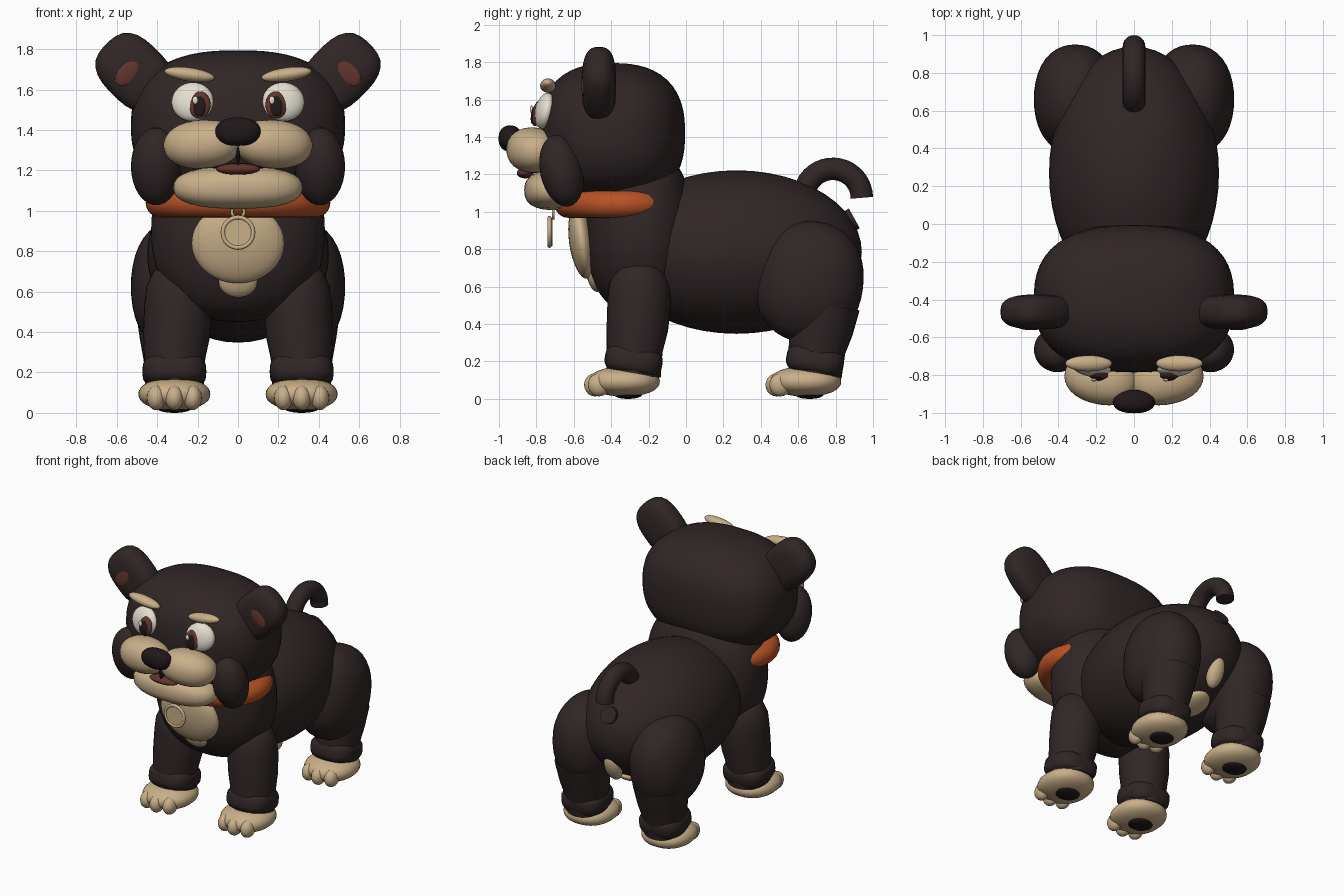
import bpy, bmesh, math
from mathutils import Matrix, Vector, Euler

if "Cube" in bpy.data.objects:
    bpy.data.objects.remove(bpy.data.objects["Cube"])


def material(name, rgb):
    m = bpy.data.materials.new(name)
    m.diffuse_color = (*rgb, 1)
    m.use_nodes = True
    m.node_tree.nodes["Principled BSDF"].inputs["Base Color"].default_value = m.diffuse_color
    return m


FUR = material("dark fur", (0.030, 0.019, 0.019))
CREAM = material("cream fur", (0.58, 0.43, 0.25))
ORANGE = material("orange collar", (0.48, 0.085, 0.018))
BROWN = material("reddish brown", (0.12, 0.035, 0.025))
WHITE = material("eye white", (0.78, 0.74, 0.64))
BLACK = material("near black", (0.014, 0.009, 0.010))


def finish(name, bm, mat):
    bmesh.ops.recalc_face_normals(bm, faces=bm.faces)
    me = bpy.data.meshes.new(name)
    bm.to_mesh(me)
    bm.free()
    me.materials.append(mat)
    ob = bpy.data.objects.new(name, me)
    bpy.context.collection.objects.link(ob)
    bpy.context.view_layer.objects.active = ob
    ob.select_set(True)
    bpy.ops.object.shade_smooth_by_angle(angle=math.radians(40))
    ob.select_set(False)
    return ob


def ball(name, loc, radii, mat, rot=(0, 0, 0), power=2, seg=32):
    """Ellipsoid; a power above 2 makes it boxier."""
    bm = bmesh.new()
    bmesh.ops.create_uvsphere(bm, u_segments=seg, v_segments=seg // 2, radius=1)
    for v in bm.verts:
        n = sum(abs(c) ** power for c in v.co) ** (1 / power)
        v.co = v.co / n
    turn = Euler([math.radians(a) for a in rot]).to_matrix().to_4x4()
    bm.transform(Matrix.Translation(loc) @ turn @ Matrix.Diagonal((*radii, 1)))
    return finish(name, bm, mat)


def pair(name, loc, radii, mat, rot=(0, 0, 0), power=2, seg=32):
    """Left and right copies mirrored across x."""
    for s, side in ((1, "left"), (-1, "right")):
        ball(f"{side}_{name}", (s * loc[0], loc[1], loc[2]), radii, mat,
             (rot[0], s * rot[1], s * rot[2]), power, seg)


def tube(name, path, radii, mat, seg=24, closed=False):
    """Round tube swept along points lying in a plane of constant x or z."""
    bm = bmesh.new()
    pts = [Vector(p) for p in path]
    n, rings = len(pts), []
    for i, p in enumerate(pts):
        a = pts[i - 1] if closed or i else p
        b = pts[(i + 1) % n] if closed or i < n - 1 else p
        d = (b - a).normalized()
        side = Vector((1, 0, 0)) if abs(d.x) < 0.5 and not closed else Vector((0, 0, 1))
        u = (side - d * side.dot(d)).normalized()
        w = d.cross(u)
        r = radii[i] if isinstance(radii, list) else radii
        ang = [math.tau * k / seg for k in range(seg)]
        rings.append([bm.verts.new(p + r * (u * math.cos(t) + w * math.sin(t))) for t in ang])
    for i in range(n if closed else n - 1):
        r0, r1 = rings[i], rings[(i + 1) % n]
        for k in range(seg):
            j = (k + 1) % seg
            bm.faces.new((r0[k], r0[j], r1[j], r1[k]))
    if not closed:
        bm.faces.new(rings[0])
        bm.faces.new(rings[-1])
    return finish(name, bm, mat)


def disc(name, loc, radius, depth, mat):
    """Short cylinder facing the front."""
    bm = bmesh.new()
    bmesh.ops.create_cone(bm, cap_ends=True, segments=32, radius1=radius,
                          radius2=radius, depth=depth)
    bm.transform(Matrix.Translation(loc) @ Matrix.Rotation(math.pi / 2, 4, 'X'))
    return finish(name, bm, mat)


def ring(name, loc, major, minor, mat):
    """Upright ring facing the front."""
    bm = bmesh.new()
    grid = []
    for i in range(32):
        a = math.tau * i / 32
        row = []
        for k in range(10):
            b = math.tau * k / 10
            r = major + minor * math.cos(b)
            row.append(bm.verts.new((loc[0] + r * math.cos(a), loc[1] + minor * math.sin(b),
                                     loc[2] + r * math.sin(a))))
        grid.append(row)
    for i in range(32):
        for k in range(10):
            j, m = (i + 1) % 32, (k + 1) % 10
            bm.faces.new((grid[i][k], grid[j][k], grid[j][m], grid[i][m]))
    return finish(name, bm, mat)


# Body, chest and pale patches
ball("body", (0, 0.27, 0.785), (0.45, 0.67, 0.437), FUR, seg=48)
ball("chest", (0, -0.25, 0.90), (0.43, 0.29, 0.45), FUR, power=2.3, seg=48)
ball("bib", (0, -0.555, 0.84), (0.23, 0.07, 0.20), CREAM, rot=(8, 0, 0))
ball("bib_tuft", (0, -0.49, 0.66), (0.10, 0.04, 0.09), CREAM, rot=(12, 0, 0))
ball("rump_patch", (0, 0.84, 0.56), (0.06, 0.05, 0.11), CREAM, rot=(-25, 0, 0))
ball("belly_patch", (0, 0.61, 0.42), (0.10, 0.13, 0.04), CREAM, rot=(15, 0, 0))

# Head, cheeks and ears
ball("head", (0, -0.395, 1.42), (0.53, 0.39, 0.375), FUR, power=2.5, seg=56)
pair("cheek", (0.405, -0.665, 1.22), (0.125, 0.115, 0.195), FUR, rot=(12, 0, 0))
pair("ear", (0.51, -0.465, 1.685), (0.155, 0.092, 0.20), FUR, rot=(0, 45, 0), power=2.8)
pair("inner_ear", (0.545, -0.548, 1.685), (0.048, 0.014, 0.078), BROWN, rot=(0, -42, 0))

# Muzzle, jaw, mouth and nose
pair("muzzle", (0.175, -0.82, 1.33), (0.195, 0.135, 0.12), CREAM, rot=(0, 4, 12), power=2.2)
ball("jaw", (0, -0.71, 1.115), (0.32, 0.155, 0.105), CREAM, power=2.5)
ball("mouth", (0, -0.86, 1.207), (0.11, 0.045, 0.028), BROWN)
ball("mouth_line", (0, -0.82, 1.222), (0.17, 0.04, 0.016), BLACK)
ball("nose", (0, -0.94, 1.392), (0.112, 0.062, 0.07), BLACK, power=2.3)
ball("nose_crease", (0, -0.87, 1.275), (0.009, 0.04, 0.06), BLACK)

# Eyes and brows
pair("eye", (0.225, -0.755, 1.54), (0.105, 0.05, 0.098), WHITE, rot=(-12, 0, 8))
pair("iris", (0.19, -0.798, 1.525), (0.054, 0.024, 0.068), BROWN, rot=(-10, 0, 5))
pair("pupil", (0.19, -0.812, 1.52), (0.034, 0.016, 0.052), BLACK, rot=(-10, 0, 5))
for s in (1, -1):
    ball("eye_glint", (0.19 * s - 0.022, -0.826, 1.548), (0.014, 0.008, 0.02), WHITE, seg=16)
pair("brow", (0.24, -0.738, 1.675), (0.125, 0.042, 0.034), CREAM, rot=(0, -8, 0))

# Collar with tag
collar = [(0.385 * math.cos(math.tau * i / 48), -0.34 + 0.29 * math.sin(math.tau * i / 48), 1.04)
          for i in range(48)]
tube("collar", collar, 0.072, ORANGE, closed=True)
disc("tag", (0, -0.725, 0.893), 0.075, 0.02, CREAM)
ring("tag_rim", (0, -0.73, 0.893), 0.075, 0.011, CREAM)
ring("tag_loop", (0, -0.71, 0.995), 0.03, 0.008, CREAM)

# Front and back legs
for s, side in ((1, "left"), (-1, "right")):
    x = 0.315 * s
    tube(f"{side}_front_leg",
         [(0.295 * s, -0.25, 0.755), (0.295 * s, -0.25, 0.745), (0.295 * s, -0.25, 0.70),
          (0.295 * s, -0.25, 0.62), (0.295 * s, -0.25, 0.52), (0.305 * s, -0.26, 0.38),
          (x, -0.275, 0.26), (x, -0.28, 0.12)],
         [0.03, 0.06, 0.125, 0.16, 0.17, 0.165, 0.15, 0.145], FUR, seg=32)
    tube(f"{side}_back_shin",
         [(x, 0.74, 0.50), (x, 0.72, 0.36), (x, 0.70, 0.26), (x, 0.69, 0.12)],
         [0.19, 0.17, 0.152, 0.142], FUR, seg=32)
pair("thigh", (0.31, 0.66, 0.625), (0.22, 0.288, 0.325), FUR, rot=(-8, 0, 0), power=2.2, seg=40)

# Ankles, paws, toes and pads
for part, y in (("front", -0.33), ("back", 0.64)):
    pair(f"{part}_ankle", (0.315, y + 0.05, 0.205), (0.158, 0.155, 0.085), FUR,
         rot=(-10, 0, 0), power=3)
    pair(f"{part}_paw", (0.315, y, 0.093), (0.178, 0.19, 0.08), CREAM, power=2.2)
    for k, dx in enumerate((-0.09, 0, 0.09)):
        pair(f"{part}_toe_{k + 1}", (0.315 + dx, y - 0.135 - (0.02 if k == 1 else 0), 0.075),
             (0.046, 0.06, 0.062), CREAM, seg=20)
    pair(f"{part}_pad", (0.315, y + 0.02, 0.022), (0.085, 0.075, 0.022), BLACK, seg=24)

# Curled tail and the small ring at its root
arc = [math.radians(195 - 195 * i / 20) for i in range(21)]
tube("tail", [(0, 0.785 + 0.155 * math.cos(a), 1.075 + 0.155 * math.sin(a)) for a in arc],
     0.06, FUR)
tube("tail_root", [(0, 0.80, 0.91), (0, 0.90, 0.965)], 0.06, FUR)
